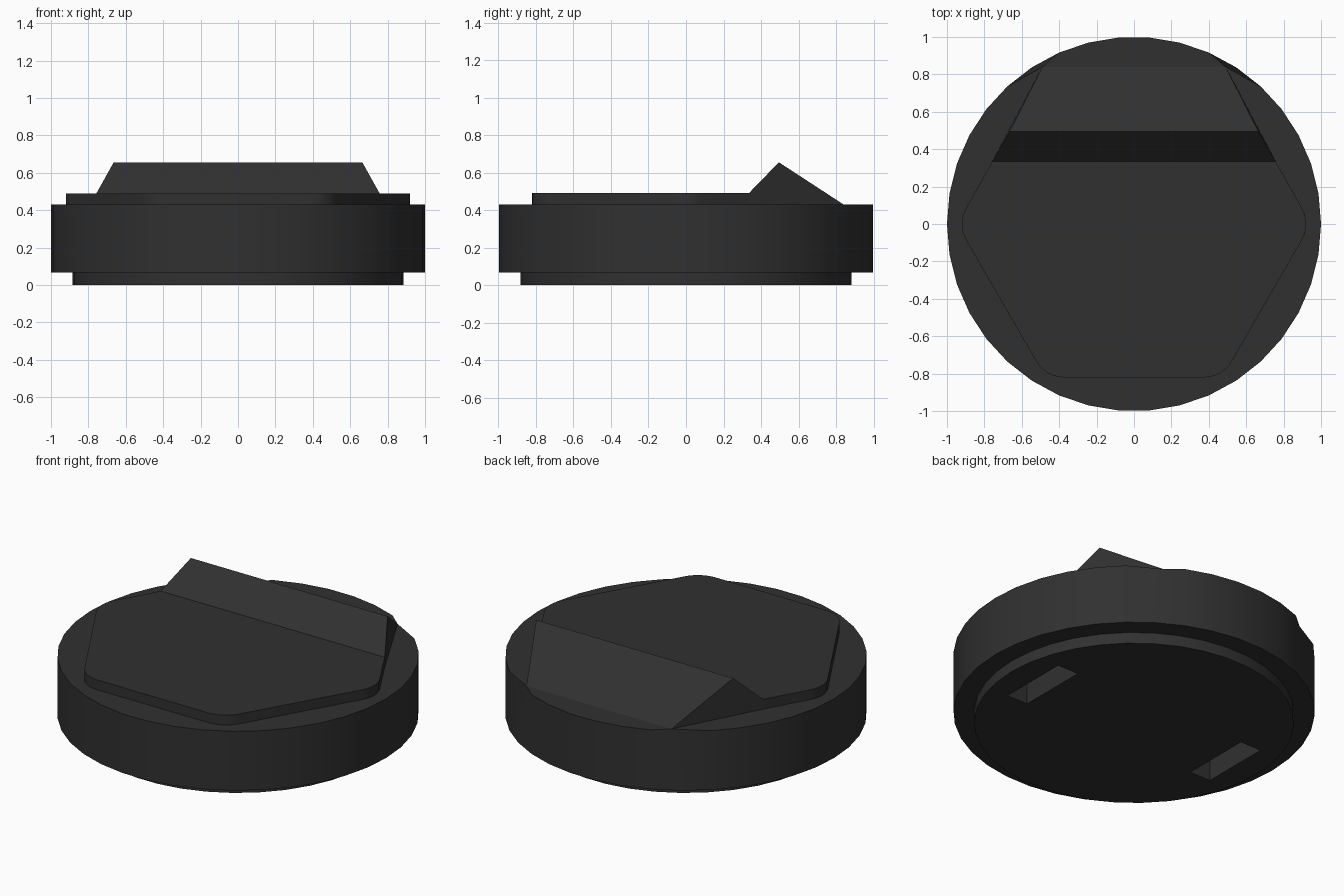
import bpy, bmesh, math
from mathutils import Vector

if "Cube" in bpy.data.objects:
    bpy.data.objects.remove(bpy.data.objects["Cube"], do_unlink=True)

SIDES = 38
WEDGE_FRONT, WEDGE_BACK = (0.757, 0.335), (0.49, 0.84)

# One dark grey material
dark = bpy.data.materials.new("dark_grey")
dark.use_nodes = True
colour = (0.03, 0.03, 0.03, 1)
dark.diffuse_color = colour
dark.node_tree.nodes["Principled BSDF"].inputs["Base Color"].default_value = colour


def make_object(name, bm):
    bmesh.ops.recalc_face_normals(bm, faces=bm.faces)
    mesh = bpy.data.meshes.new(name)
    bm.to_mesh(mesh)
    bm.free()
    mesh.materials.append(dark)
    obj = bpy.data.objects.new(name, mesh)
    bpy.context.collection.objects.link(obj)
    return obj


def activate(obj):
    bpy.ops.object.select_all(action='DESELECT')
    obj.select_set(True)
    bpy.context.view_layer.objects.active = obj


def smooth(obj):
    activate(obj)
    bpy.ops.object.shade_smooth_by_angle(angle=math.radians(30))


def bridge(bm, lower, upper):
    n = len(lower)
    for i in range(n):
        j = (i + 1) % n
        bm.faces.new((lower[i], lower[j], upper[j], upper[i]))


# Round body: stepped base and wide rim
bm = bmesh.new()
rings = []
for r, z in [(0.885, 0), (0.885, 0.068), (1, 0.068), (1, 0.43)]:
    rings.append([bm.verts.new((r * math.cos(math.tau * i / SIDES),
                                r * math.sin(math.tau * i / SIDES), z))
                  for i in range(SIDES)])
for low, high in zip(rings, rings[1:]):
    bridge(bm, low, high)
bm.faces.new(rings[0])
bm.faces.new(rings[-1])
# The rim dips in to meet the two back corners of the wedge
for index, side in ((6, 1), (SIDES // 2 - 6, -1)):
    rings[-1][index].co = (side * WEDGE_BACK[0], WEDGE_BACK[1], 0.43)
body = make_object("round_body", bm)

# Two slots sunk into the underside
for side in (-1, 1):
    bm = bmesh.new()
    bmesh.ops.create_cube(bm, size=1)
    for v in bm.verts:
        v.co = Vector((v.co.x * 0.14 + side * 0.66, v.co.y * 0.435, v.co.z * 0.4))
    cutter = make_object("slot_cutter", bm)
    cutter.hide_render = True
    mod = body.modifiers.new("slot", 'BOOLEAN')
    mod.operation = 'DIFFERENCE'
    mod.solver = 'EXACT'
    mod.object = cutter
    activate(body)
    bpy.ops.object.modifier_apply(modifier=mod.name)
    bpy.data.objects.remove(cutter, do_unlink=True)
smooth(body)

# Hexagonal top plate with rounded corners, stopping at the wedge
outline = [(WEDGE_FRONT[0] * -1, WEDGE_FRONT[1])]
radius, apothem = 0.17, 0.82
for corner in (180, 240, 300, 360):
    a = math.radians(corner)
    reach = (apothem - radius) / math.cos(math.pi / 6)
    for k in range(7):
        t = a + math.radians(-30 + 10 * k)
        outline.append((reach * math.cos(a) + radius * math.cos(t),
                        reach * math.sin(a) + radius * math.sin(t)))
outline.append(WEDGE_FRONT)
bm = bmesh.new()
low, high = [[bm.verts.new((x, y, z)) for x, y in outline] for z in (0.425, 0.49)]
bridge(bm, low, high)
bm.faces.new(low)
bm.faces.new(high)
smooth(make_object("hexagonal_plate", bm))

# Tapered wedge ridge across the back
profile = [(WEDGE_FRONT[0], WEDGE_FRONT[1], 0.43),
           (WEDGE_FRONT[0], WEDGE_FRONT[1], 0.49),
           (0.665, 0.495, 0.655),
           (WEDGE_BACK[0], WEDGE_BACK[1], 0.43)]
bm = bmesh.new()
left, right = [[bm.verts.new((s * x, y, z)) for x, y, z in profile] for s in (1, -1)]
bridge(bm, left, right)
bm.faces.new(left)
bm.faces.new(right)
make_object("wedge_ridge", bm)
